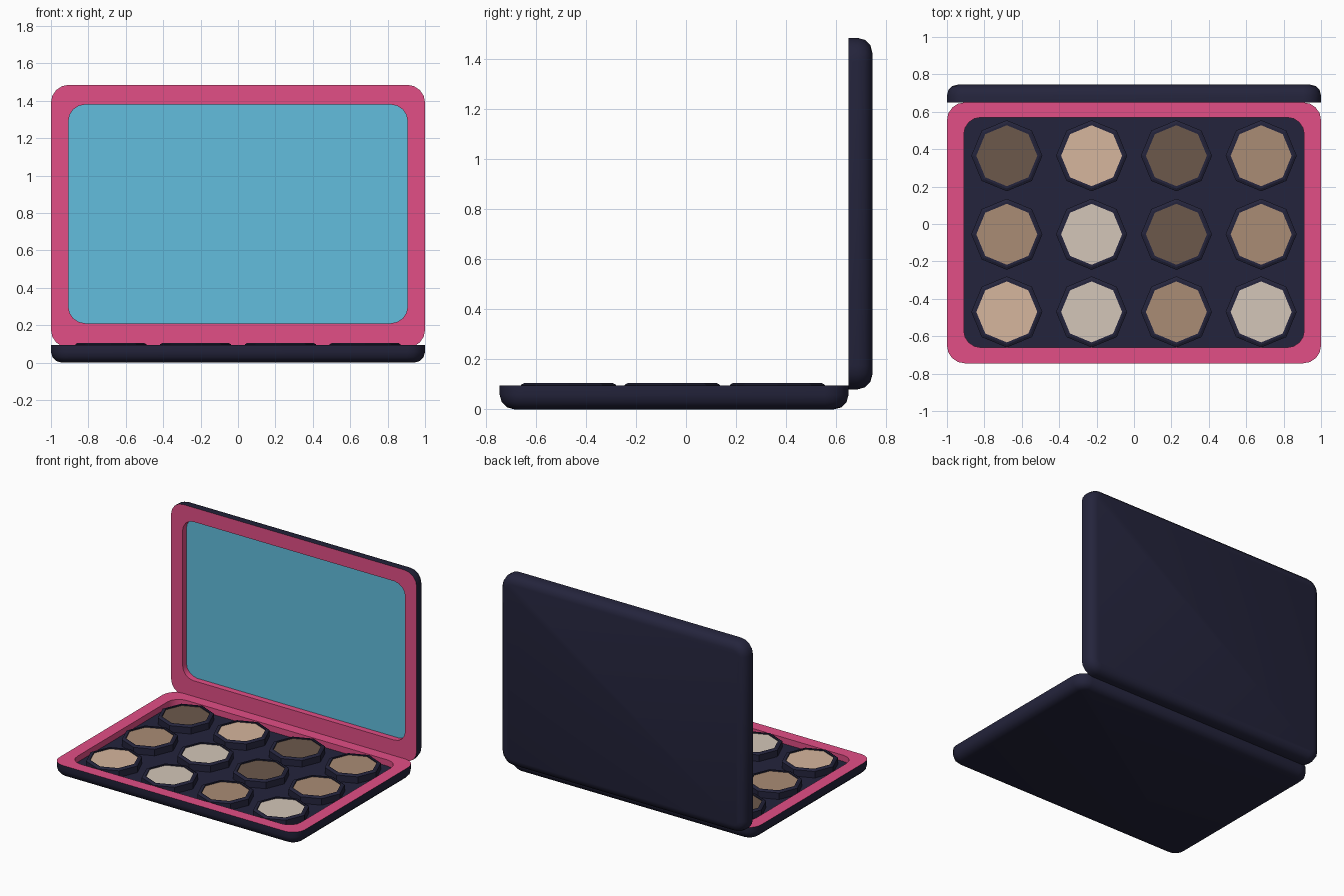
import bpy, bmesh, math

if "Cube" in bpy.data.objects:
    bpy.data.objects.remove(bpy.data.objects["Cube"])

# ---- flat colours ----
def lin(c):
    c /= 255
    return c / 12.92 if c <= 0.04045 else ((c + 0.055) / 1.055) ** 2.4

def material(name, r, g, b):
    m = bpy.data.materials.new(name)
    m.diffuse_color = (lin(r), lin(g), lin(b), 1)
    m.use_nodes = True
    m.node_tree.nodes["Principled BSDF"].inputs["Base Color"].default_value = m.diffuse_color
    return m

navy = material("navy_plastic", 36, 36, 60)
pink = material("pink_rim", 226, 78, 134)
glass = material("mirror_blue", 98, 190, 222)
powders = {
    "D": material("dark_brown_powder", 108, 89, 75),
    "P": material("peach_powder", 214, 182, 157),
    "T": material("tan_powder", 170, 140, 117),
    "L": material("light_powder", 212, 198, 184),
}

# ---- helpers ----
def rounded_rect(hx, hy, r, cy=0.0, seg=4):
    pts = []
    for i, (sx, sy) in enumerate([(1, 1), (-1, 1), (-1, -1), (1, -1)]):
        for k in range(seg + 1):
            a = math.pi / 2 * (i + k / seg)
            pts.append((sx * (hx - r) + r * math.cos(a), cy + sy * (hy - r) + r * math.sin(a)))
    return pts

def octagon(r):
    return [(r * math.cos(i * math.pi / 4), r * math.sin(i * math.pi / 4)) for i in range(8)]

def loft(name, rings, mats, band_mats, cap_mat):
    """Join (outline, height) rings from bottom to top and cap both ends."""
    bm = bmesh.new()
    loops = [[bm.verts.new((x, y, z)) for x, y in pts] for pts, z in rings]
    n = len(loops[0])
    bm.faces.new(loops[0][::-1]).material_index = 0
    for a, b, mi in zip(loops, loops[1:], band_mats):
        for i in range(n):
            j = (i + 1) % n
            bm.faces.new((a[i], a[j], b[j], b[i])).material_index = mi
    bm.faces.new(loops[-1]).material_index = cap_mat
    me = bpy.data.meshes.new(name)
    bm.to_mesh(me)
    bm.free()
    for m in mats:
        me.materials.append(m)
    ob = bpy.data.objects.new(name, me)
    bpy.context.collection.objects.link(ob)
    return ob

H, FLOOR, BEVEL = 0.095, 0.05, 0.058

def shell(name, hy, inner, floor_mat):
    """Shallow tray: rounded underside, pink rim and wall, coloured floor."""
    rings = []
    for k in range(4):
        a = math.pi / 2 * k / 3
        d = BEVEL * (1 - math.sin(a))
        rings.append((rounded_rect(1 - d, hy - d, 0.095 - d), BEVEL * (1 - math.cos(a))))
    rings.append((rounded_rect(1, hy, 0.095), H))
    rings += [(inner, H), (inner, FLOOR)]
    ob = loft(name, rings, [navy, pink, floor_mat], [0, 0, 0, 0, 1, 1], 2)
    bpy.ops.object.select_all(action='DESELECT')
    ob.select_set(True)
    bpy.context.view_layer.objects.active = ob
    bpy.ops.object.shade_smooth_by_angle(angle=math.radians(40))
    return ob

# ---- base tray ----
base = shell("palette_base", 0.6975, rounded_rect(0.91, 0.615, 0.09, 0.0025), navy)
base.location = (0, -0.0475, 0)

# ---- upright lid with mirror ----
lid = shell("mirror_lid", 0.7025, rounded_rect(0.907, 0.585, 0.09, 0.0125), glass)
lid.rotation_euler = (math.pi / 2, 0, 0)
lid.location = (0, 0.745, 0.7825)

# ---- powder pans: octagonal cups ----
for row, (y, colours) in enumerate([(0.365, "DPDT"), (-0.055, "TLDT"), (-0.47, "PLTL")]):
    for col, key in enumerate(colours):
        rings = [(octagon(0.19), FLOOR - 0.005), (octagon(0.19), 0.098), (octagon(0.175), 0.106),
                 (octagon(0.163), 0.106), (octagon(0.163), 0.098)]
        pan = loft(f"powder_pan_{row + 1}_{col + 1}", rings, [navy, powders[key]], [0] * 4, 1)
        pan.location = (-0.68 + col * 0.4533, y, 0)
